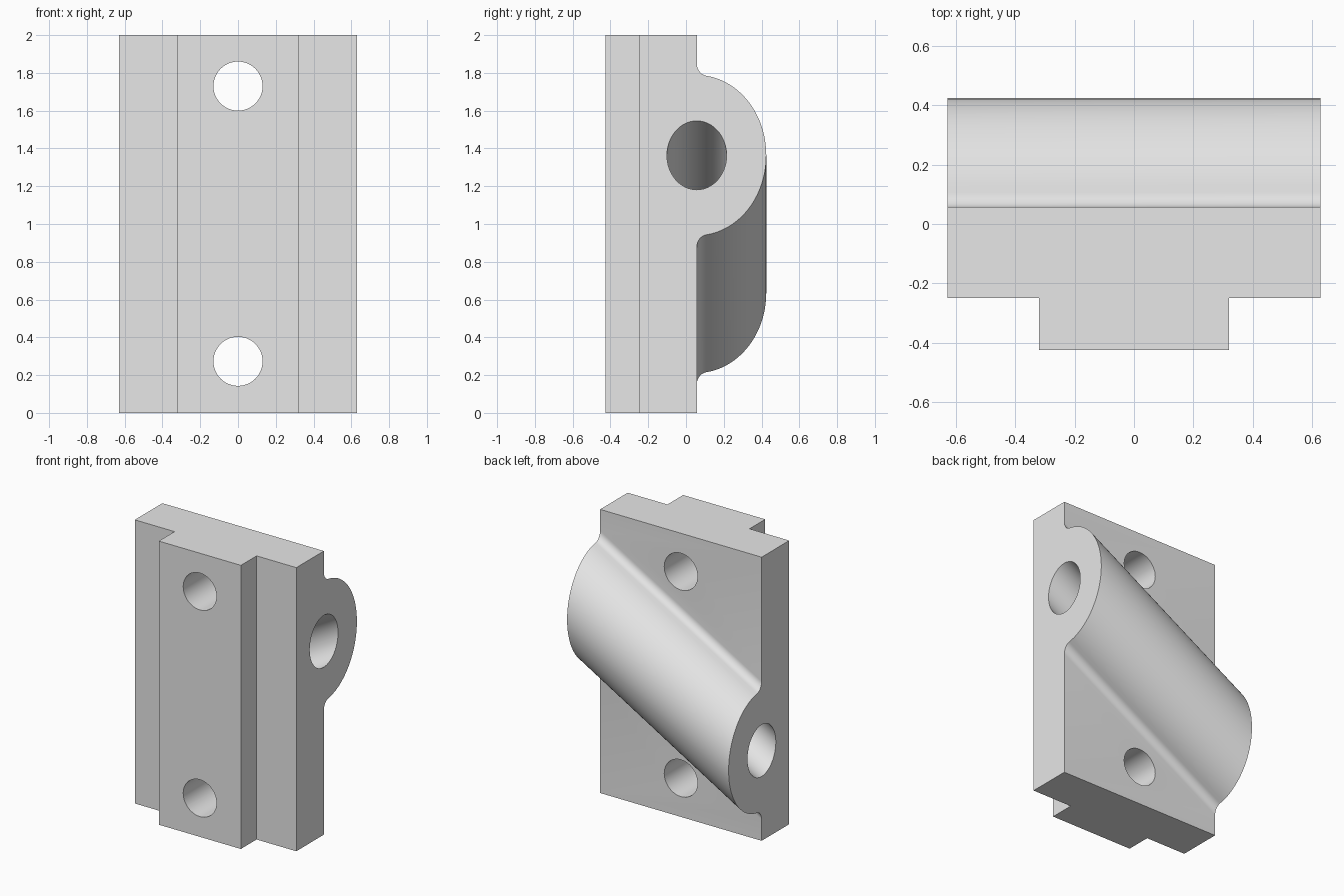
import bpy, bmesh
from math import sin, cos, pi, radians, sqrt, atan2

if "Cube" in bpy.data.objects:
    bpy.data.objects.remove(bpy.data.objects["Cube"], do_unlink=True)

HALF_W = 0.63                   # half width of the plate
FRONT, BACK, TOP = -0.25, 0.057, 2.0
RAIL_FRONT, RAIL_HALF = -0.425, 0.32
BOSS_R, BORE_R, FILLET_R = 0.368, 0.158, 0.058
HOLE_R = 0.13
TILT = radians(30)              # slope of the slanted boss
SLOPE, STRETCH = sin(TILT) / cos(TILT), 1 / cos(TILT)

grey = bpy.data.materials.new("light_grey")
grey.use_nodes = True
grey.diffuse_color = (0.8, 0.8, 0.8, 1)
grey.node_tree.nodes["Principled BSDF"].inputs["Base Color"].default_value = (0.8, 0.8, 0.8, 1)


def arc(cu, cy, r, start, end, n):
    """Points (u, y) along an arc."""
    steps = [start + (end - start) * i / n for i in range(n + 1)]
    return [(cu + r * cos(a), cy + r * sin(a)) for a in steps]


def slanted(points, x):
    """Place a cross-section of the slanted axis at x, as (y, z) pairs."""
    return [(BACK + y, 1 + SLOPE * x + u * STRETCH) for u, y in points]


def loft(name, section, half):
    """Closed solid between the sections at -half and +half."""
    bm = bmesh.new()
    a, b = [[bm.verts.new((x, y, z)) for y, z in section(x)] for x in (-half, half)]
    bm.faces.new(a)
    bm.faces.new(b)
    for i in range(len(a)):
        bm.faces.new((a[i - 1], a[i], b[i], b[i - 1]))
    bmesh.ops.recalc_face_normals(bm, faces=bm.faces)
    mesh = bpy.data.meshes.new(name)
    bm.to_mesh(mesh)
    bm.free()
    mesh.materials.append(grey)
    obj = bpy.data.objects.new(name, mesh)
    bpy.context.collection.objects.link(obj)
    return obj


def combine(target, tool, operation):
    """Apply a boolean and discard the tool."""
    tool.hide_render = True
    bpy.ops.object.select_all(action="DESELECT")
    bpy.context.view_layer.objects.active = target
    target.select_set(True)
    mod = target.modifiers.new(operation.lower(), "BOOLEAN")
    mod.operation, mod.object, mod.solver = operation, tool, "EXACT"
    bpy.ops.object.modifier_apply(modifier=mod.name)
    bpy.data.objects.remove(tool, do_unlink=True)


# Boss outline: fillet, round back, mirrored fillet
fillet_u = sqrt((BOSS_R + FILLET_R) ** 2 - FILLET_R ** 2)
touch = atan2(FILLET_R, fillet_u)
fillet = arc(fillet_u, FILLET_R, FILLET_R, -pi / 2, touch - pi, 8)
crown = arc(0, 0, BOSS_R, touch, pi - touch, 40)
boss = fillet + crown[1:-1] + [(-u, y) for u, y in reversed(fillet)]
bore = arc(0, 0, BORE_R, 0, 2 * pi, 48)[:-1]


def plate_section(x):
    return [(BACK, 0), (FRONT, 0), (FRONT, TOP), (BACK, TOP)] + slanted(boss, x)


# Plate with slanted boss
block = loft("mounting_block", plate_section, HALF_W)

# Guide rail on the front
rail = loft("guide_rail", lambda x: [(RAIL_FRONT, 0), (RAIL_FRONT, TOP),
                                     (FRONT + 0.08, TOP), (FRONT + 0.08, 0)], RAIL_HALF)
combine(block, rail, "UNION")

# Slanted bore through the boss
combine(block, loft("bore_cutter", lambda x: slanted(bore, x), HALF_W + 0.1), "DIFFERENCE")

# Bolt holes through plate and rail
for z in (0.273, 1.73):
    bpy.ops.mesh.primitive_cylinder_add(vertices=48, radius=HOLE_R, depth=2,
                                        location=(0, 0, z), rotation=(pi / 2, 0, 0))
    cutter = bpy.context.object
    cutter.name = "bolt_hole_cutter"
    cutter.data.materials.append(grey)
    combine(block, cutter, "DIFFERENCE")

bpy.ops.object.shade_smooth_by_angle(angle=radians(30))
